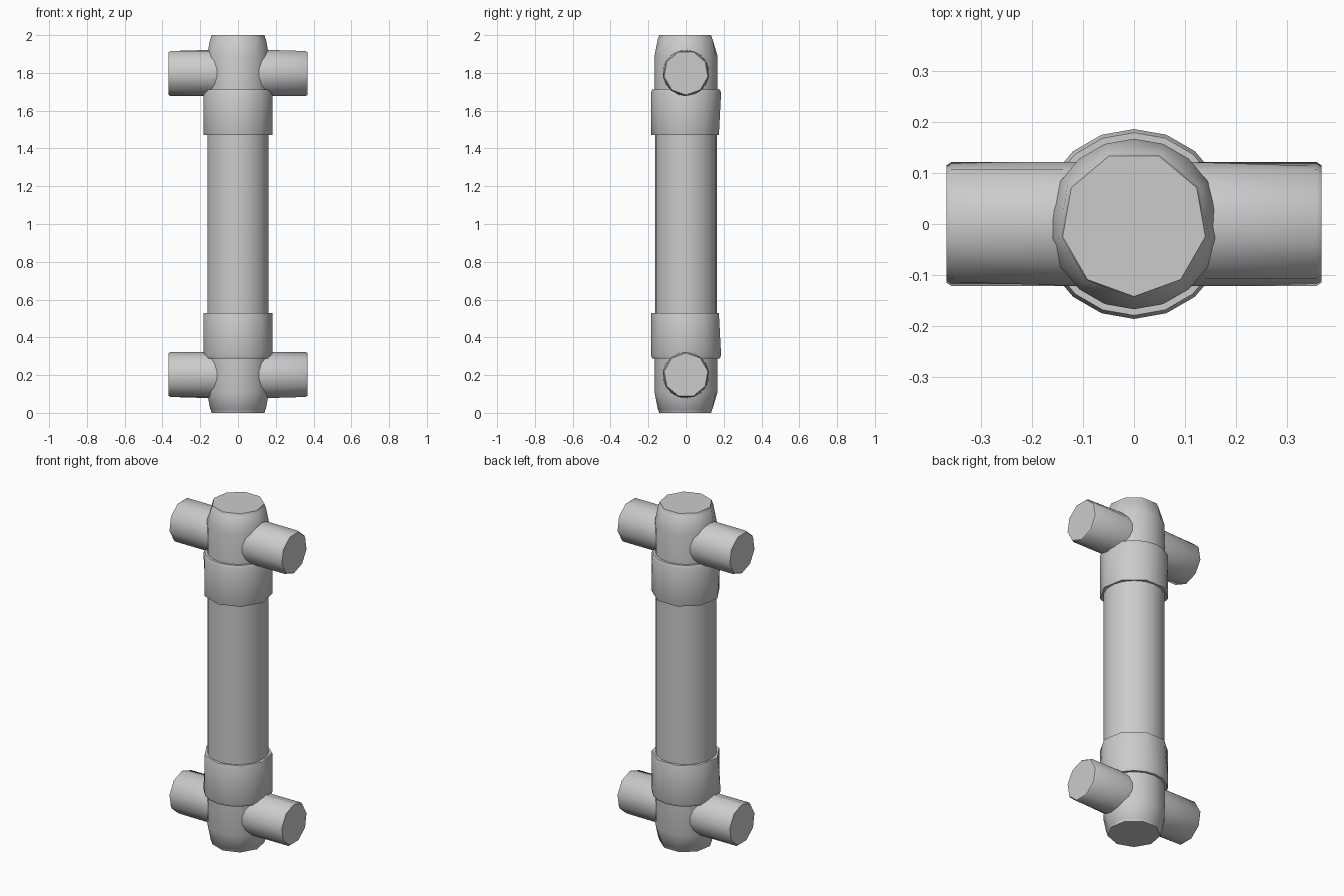
import bpy, bmesh
from math import sin, cos, pi, radians

if "Cube" in bpy.data.objects:
    bpy.data.objects.remove(bpy.data.objects["Cube"])

SIDES = 18


def loft(name, profile, place):
    """Loft rings (position, radius, nine_sided) and close both ends.
    Nine-sided rings keep 18 points, with every second one on a flat."""
    bm = bmesh.new()
    rings = []
    for pos, r, nine in profile:
        ring = []
        for i in range(SIDES):
            a = -pi / 2 + 2 * pi * i / SIDES
            rad = r * cos(pi / 9) if nine and i % 2 else r
            ring.append(bm.verts.new(place(rad * cos(a), rad * sin(a), pos)))
        rings.append(ring)
    for lo, hi in zip(rings, rings[1:]):
        for i in range(SIDES):
            j = (i + 1) % SIDES
            bm.faces.new((lo[i], lo[j], hi[j], hi[i]))
    bm.faces.new(rings[0])
    bm.faces.new(rings[-1])
    bmesh.ops.recalc_face_normals(bm, faces=bm.faces[:])
    mesh = bpy.data.meshes.new(name)
    bm.to_mesh(mesh)
    bm.free()
    obj = bpy.data.objects.new(name, mesh)
    bpy.context.collection.objects.link(obj)
    bpy.ops.object.select_all(action='DESELECT')
    obj.select_set(True)
    bpy.context.view_layer.objects.active = obj
    bpy.ops.object.shade_smooth_by_angle(angle=radians(42))
    return obj


# central shaft
loft("shaft", [(0.45, 0.165, False), (1.55, 0.165, False)],
     lambda u, v, p: (u, v, p))

# the two ends mirror each other about z = 1
for end, sign in (("upper", 1), ("lower", -1)):
    def upright(u, v, p):
        return (u, v, 1 + sign * p)

    def sideways(u, v, p):
        return (p, u, 1 + sign * (0.80 + v))

    # collar, nine-sided toward the shaft and round toward the hub
    loft(end + "_collar", [(0.47, 0.184, True), (0.475, 0.186, True),
                           (0.695, 0.186, False), (0.712, 0.179, False)], upright)
    # hub with tapered nine-sided tip
    loft(end + "_hub", [(0.65, 0.165, False), (0.89, 0.167, False),
                        (0.978, 0.150, True), (0.98, 0.148, True),
                        (1.0, 0.142, True)], upright)
    # cross pegs, chamfered nine-sided ends
    loft(end + "_cross_peg", [(-0.367, 0.117, True), (-0.358, 0.123, True),
                              (-0.12, 0.123, False), (0.12, 0.123, False),
                              (0.358, 0.123, True), (0.367, 0.117, True)], sideways)
